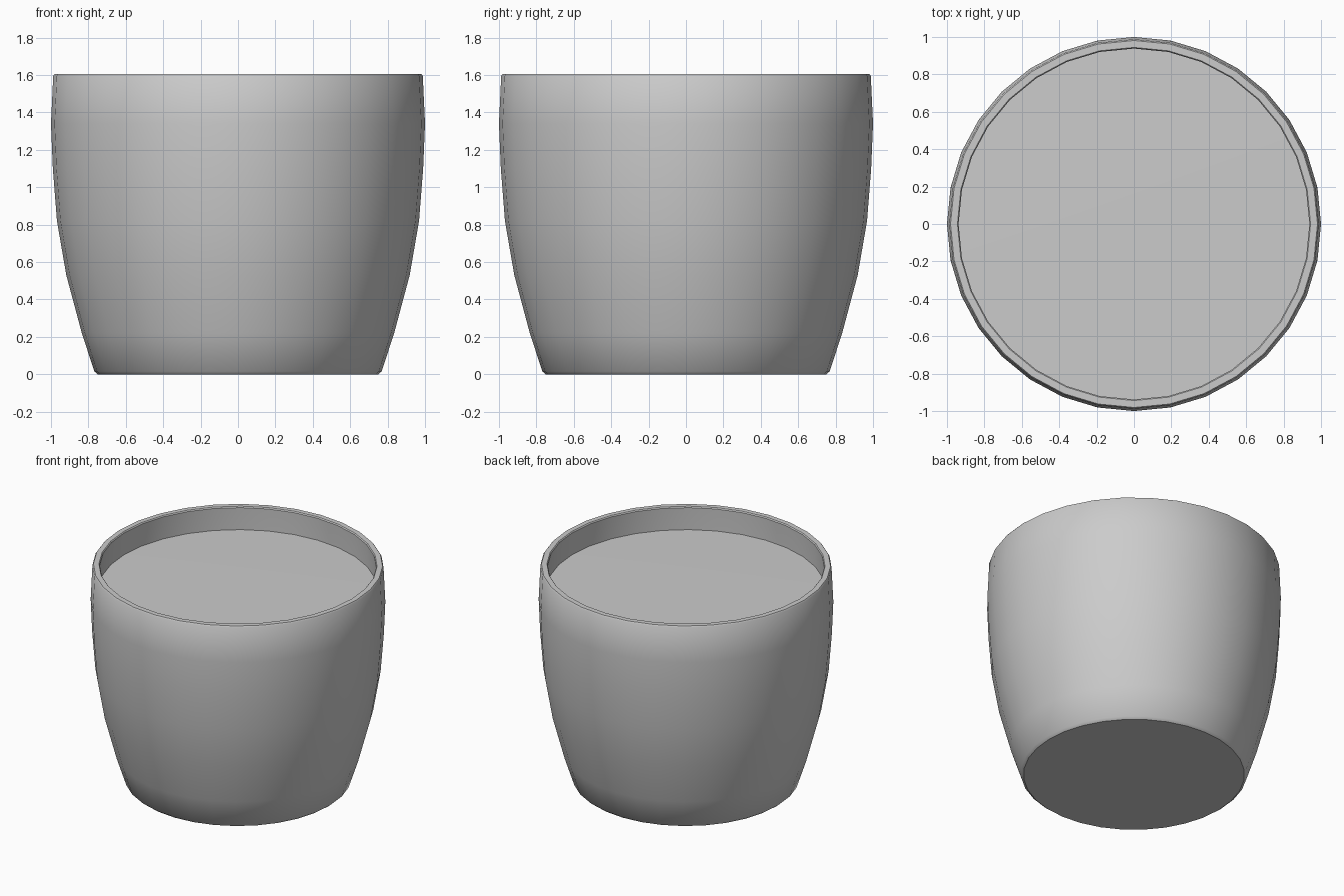
import bpy, bmesh, math

if "Cube" in bpy.data.objects:
    bpy.data.objects.remove(bpy.data.objects["Cube"])

SIDES = 32


def lathe(name, profile, cap_first=False, cap_last=False):
    """Spin a list of (radius, z) points around the z axis."""
    bm = bmesh.new()
    rings = []
    for r, z in profile:
        ring = []
        for i in range(SIDES):
            a = 2 * math.pi * i / SIDES
            ring.append(bm.verts.new((r * math.cos(a), r * math.sin(a), z)))
        rings.append(ring)
    for lower, upper in zip(rings, rings[1:]):
        for i in range(SIDES):
            j = (i + 1) % SIDES
            bm.faces.new((lower[i], lower[j], upper[j], upper[i]))
    if cap_first:
        bm.faces.new(rings[0][::-1])
    if cap_last:
        bm.faces.new(rings[-1])
    mesh = bpy.data.meshes.new(name)
    bm.to_mesh(mesh)
    bm.free()
    obj = bpy.data.objects.new(name, mesh)
    bpy.context.collection.objects.link(obj)
    bpy.ops.object.select_all(action='DESELECT')
    obj.select_set(True)
    bpy.context.view_layer.objects.active = obj
    bpy.ops.object.shade_smooth_by_angle(angle=math.radians(35))
    return obj


# Pot: base, bulging outer wall, rim, then inner wall down to the floor
outer = [(0.75, 0), (0.768, 0.015), (0.835, 0.22), (0.918, 0.53),
         (0.968, 0.82), (0.99, 1.1), (1.0, 1.34), (0.988, 1.595), (0.981, 1.605)]
inner = [(0.944, 1.605), (0.938, 1.597), (0.947, 1.34), (0.938, 1.1),
         (0.916, 0.82), (0.866, 0.53), (0.783, 0.22), (0.73, 0.06)]
lathe("pot", outer + inner, cap_first=True, cap_last=True)

# Soil: flat disc set below the rim
lathe("soil", [(0.943, 1.43), (0.5, 1.435)], cap_last=True)
